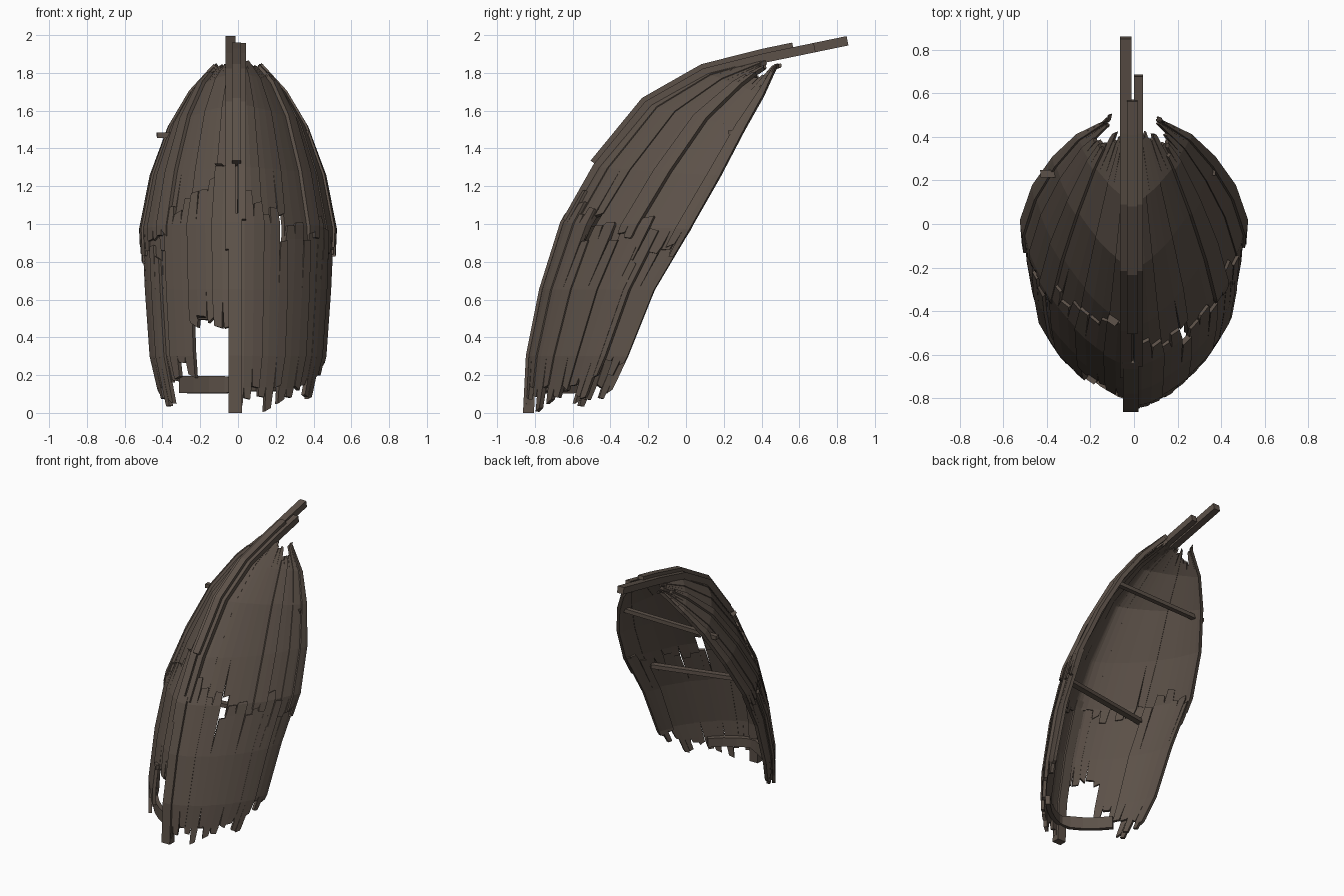
import bpy, bmesh, math, random
from mathutils import Vector

if "Cube" in bpy.data.objects:
    bpy.data.objects.remove(bpy.data.objects["Cube"])

random.seed(11)

def material(name, rgb):
    m = bpy.data.materials.new(name)
    m.diffuse_color = (*rgb, 1)
    m.use_nodes = True
    m.node_tree.nodes["Principled BSDF"].inputs["Base Color"].default_value = m.diffuse_color
    return m

WOOD = material("weathered_wood", (0.108, 0.083, 0.066))

# hull stations: keel y, z, gunwale y, z, half width
STATIONS = [(-.835, 0, -.45, 0, .39), (-.82, .3, -.31, .3, .46), (-.75, .65, -.17, .65, .485),
            (-.64, 1.0, .02, .97, .5), (-.47, 1.3, .18, 1.25, .445), (-.2, 1.63, .31, 1.5, .352),
            (.1, 1.8, .41, 1.68, .245), (.42, 1.88, .475, 1.83, .11), (.855, 1.97, .86, 1.96, .02)]

def station(u):
    i = max(0, min(7, int(u)))
    t = u - i
    return [a + (b - a) * t for a, b in zip(STATIONS[i], STATIONS[i + 1])]

def skin(u, v):
    """Hull section from keel (v=0) to gunwale (v=1), more V-shaped to the bow."""
    v = max(0, min(1, v))
    power = 1.33 + .05 * max(0, u - 3)
    ky, kz, gy, gz, w = station(u)
    s = math.sin(v * math.pi / 2) ** power
    c = 1 - max(0, math.cos(v * math.pi / 2)) ** power
    return Vector((w * s, ky + (gy - ky) * c, kz + (gz - kz) * c))

def hull(u, v, off=0):
    """Point on the hull skin, moved outward by off; negative v is the left side."""
    a = abs(v)
    du = skin(min(u + .4, 7.5), a) - skin(max(u - .4, 0), a)
    dv = skin(u, a + .04) - skin(u, a - .04)
    p = skin(u, a) + dv.cross(du).normalized() * off
    return Vector((p.x if v >= 0 else -p.x, p.y, p.z))

def finish(name, bm, thick=0):
    me = bpy.data.meshes.new(name)
    bm.to_mesh(me)
    bm.free()
    ob = bpy.data.objects.new(name, me)
    bpy.context.collection.objects.link(ob)
    me.materials.append(WOOD)
    if thick:
        mod = ob.modifiers.new("thickness", 'SOLIDIFY')
        mod.thickness, mod.offset = thick, -1
    return ob

def plank(name, side, v0, v1, starts, ends, off0, off1, thick=.024):
    """Hull-hugging board; each lengthwise sliver has its own broken ends."""
    bm = bmesh.new()
    n = len(starts)
    body0, body1 = max(starts), min(ends)
    for k in range(n):
        rows = {starts[k], body0, body1, ends[k]}
        rows |= {float(i) for i in range(9) if starts[k] < i < ends[k]}
        rows = sorted(rows)
        edge = []
        for j in (0, 1):
            f = (k + j) / n
            col = []
            for r, u in enumerate(rows):
                vv = v0 + (v1 - v0) * f
                if r in (0, len(rows) - 1):      # splintered tips narrow and slant
                    vv += (v1 - v0) * (.04 if j == 0 else -.04)
                    u += random.uniform(-.05, .05)
                off = off0 + (off1 - off0) * f
                col.append(bm.verts.new(hull(max(u, 0.02), side * max(vv, .001), off)))
            edge.append(col)
        for r in range(len(rows) - 1):
            q = [edge[0][r], edge[1][r], edge[1][r + 1], edge[0][r + 1]]
            bm.faces.new(q if side > 0 else q[::-1])
    bmesh.ops.remove_doubles(bm, verts=bm.verts, dist=.0005)
    return finish(name, bm, thick)

def sweep(name, rings):
    """Solid bar through a list of four-point sections."""
    bm = bmesh.new()
    vs = [[bm.verts.new(p) for p in ring] for ring in rings]
    for a, b in zip(vs, vs[1:]):
        for i in range(4):
            bm.faces.new((a[i], a[(i + 1) % 4], b[(i + 1) % 4], b[i]))
    bm.faces.new(vs[0][::-1])
    bm.faces.new(vs[-1])
    bmesh.ops.recalc_face_normals(bm, faces=bm.faces)
    return finish(name, bm)

def keel_beam(name, x0, x1, u0, u1, inner, outer):
    rows = sorted({u0, u1} | {float(i) for i in range(9) if u0 < i < u1})
    rings = []
    for u in rows:
        p = skin(u, 0)
        d = skin(min(u + .3, 8), 0) - skin(max(u - .3, 0), 0)
        n = Vector((0, -d.z, d.y)).normalized()
        if u == 0:
            n = Vector((0, -1, 0))
        rings.append([p + n * o + Vector((x, 0, 0)) for x, o in
                      ((x0, inner), (x1, inner), (x1, outer), (x0, outer))])
    return sweep(name, rings)

def bar(name, a, b, w, h):
    a, b = Vector(a), Vector(b)
    d = (b - a).normalized()
    s = d.cross(Vector((0, 0, 1))).normalized()
    t = s.cross(d)
    return sweep(name, [[p + s * i * w / 2 + t * j * h / 2 for i, j in
                         ((-1, -1), (1, -1), (1, 1), (-1, 1))] for p in (a, b)])

def jag(u, amount, n=3):
    return [u + random.uniform(-amount, amount) for _ in range(n)]

# broken hull planks, keel to gunwale, lower and upper halves on each side
EDGES = [0, .22, .4, .58, .78, 1.0]
LOW_START = {-1: [1.55, 1.3, .8, .4, .45], 1: [.3, .3, .25, .45, .85]}
LOW_END = {-1: [4.0, 3.7, 3.4, 3.1, 2.8], 1: [3.4, 3.0, 2.8, 2.95, 2.9]}
UP_START = {-1: [2.95, 2.9, 2.9, 2.7, 2.55], 1: [2.9, 2.7, 2.7, 2.7, 2.7]}
UP_END = [6.8, 6.8, 6.75, 6.5, 6.95]
for side, label in ((-1, "left"), (1, "right")):
    for i in range(5):
        v0, v1 = EDGES[i], EDGES[i + 1] + (.015 if i < 4 else 0)
        out = .014 if i < 3 or (side > 0 and i == 3) else 0
        low0, low1 = jag(LOW_START[side][i], .25), jag(LOW_END[side][i], .24)
        up0, up1 = jag(UP_START[side][i], .15), jag(UP_END[i], .12)
        if side > 0 and i == 1:              # hole in the right side
            low1, up0 = [3.2, 3.3, 2.75], [2.8, 2.75, 3.2]
        if side < 0 and i == 0:              # big gap beside the keel
            low0 = [1.85, 1.4, 1.45]
        plank(f"lower_plank_{label}_{i}", side, v0, v1, low0, low1, out, out + .008)
        plank(f"upper_plank_{label}_{i}", side, v0, v1, up0, up1,
              .012 - out * .8, .018 - out * .8)
    # loose overlapping strips and gunwale rail
    plank(f"overlay_strip_{label}", side, .57, .66, jag(2.85, .1, 2), jag(6.4, .2, 2), .026, .03)
    plank(f"gunwale_rail_{label}", side, .88, 1.0, jag(2.62, .12, 2), jag(6.95, .08, 2), .026, .024)
    plank(f"lower_splinter_{label}", side, .66, .76, jag(.25, .12, 2), jag(2.6, .2, 2), .018, .022)

# keel in overlapping lengths
keel_beam("lower_keel", -.05, .02, 0.0, 3.15, -.03, .028)
keel_beam("stem_beam_left", -.065, -.012, 2.6, 8.0, -.025, .025)
keel_beam("stem_beam_right", 0.0, .042, 3.05, 7.6, -.025, .025)
keel_beam("stem_beam_cap", -.032, .016, 4.02, 7.35, .0, .05)

# curved rib at the broken end
rings = []
for k in range(9):
    v = -.6 + k * .14
    h = .045 if k < 4 else .034
    rings.append([hull(.5, v, o) + Vector((0, 0, z)) for o, z in
                  ((-.045, -h), (-.012, -h), (-.012, h), (-.045, h))])
sweep("bottom_rib", rings)

# cross bars between the sides
bar("upper_cross_bar", (-.43, .23, 1.47), (.375, .24, 1.48), .035, .03)
bar("lower_cross_bar", (-.36, -.36, .89), (.43, -.2, .86), .045, .03)
